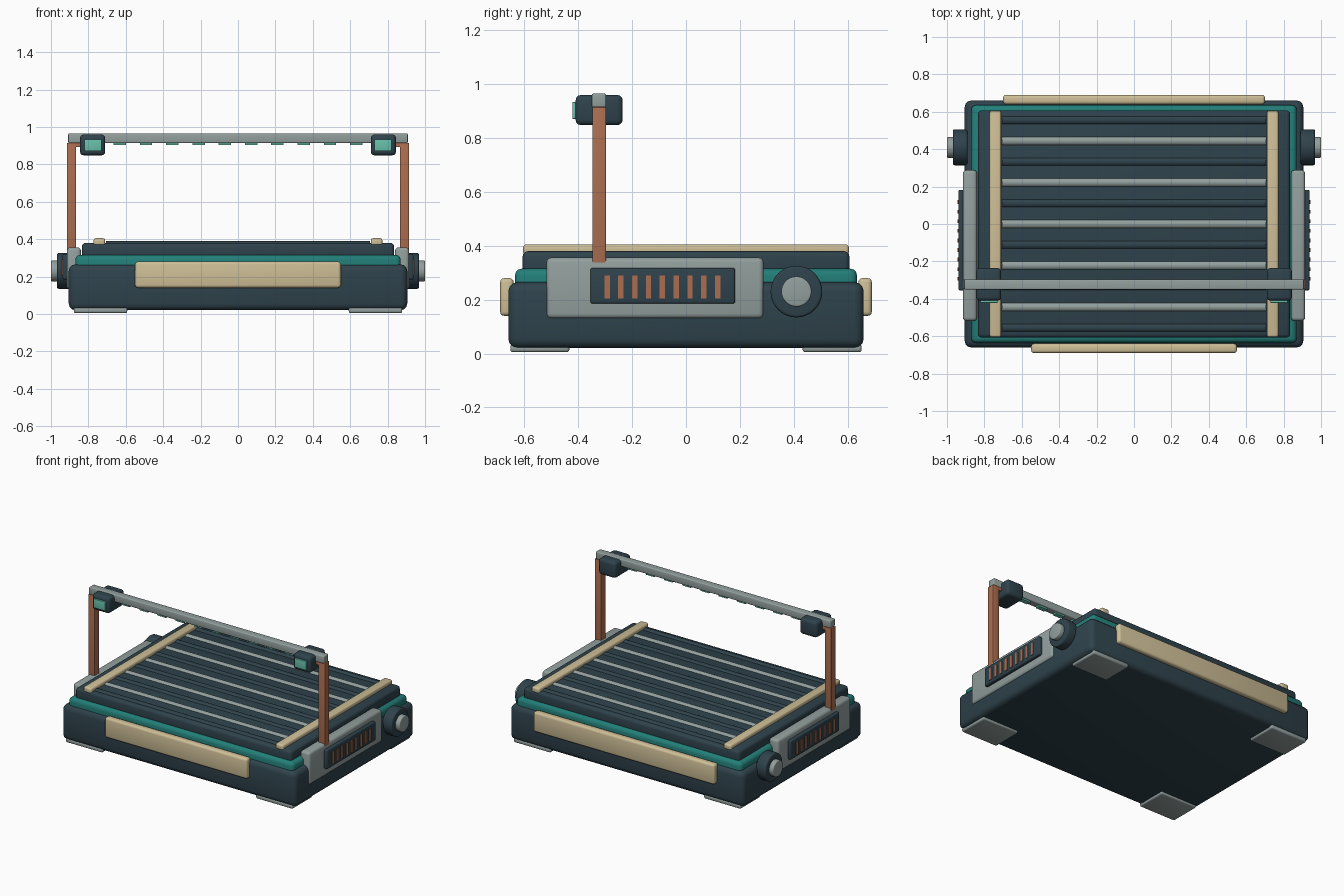
import bpy
import math

if "Cube" in bpy.data.objects:
    bpy.data.objects.remove(bpy.data.objects["Cube"], do_unlink=True)


def material(name, rgb):
    m = bpy.data.materials.new(name)
    m.use_nodes = True
    m.diffuse_color = (*rgb, 1)
    m.node_tree.nodes["Principled BSDF"].inputs["Base Color"].default_value = (*rgb, 1)
    return m


SLATE = material("dark slate", (0.028, 0.055, 0.072))
GREY = material("warm grey", (0.29, 0.35, 0.34))
CREAM = material("cream", (0.62, 0.52, 0.31))
TEAL = material("teal", (0.016, 0.21, 0.19))
COPPER = material("copper", (0.41, 0.155, 0.08))
MINT = material("mint", (0.14, 0.53, 0.41))


def finish(ob, name, mat, bevel):
    ob.name = name
    ob.data.materials.append(mat)
    if bevel:
        mod = ob.modifiers.new("soft edges", "BEVEL")
        mod.width = bevel
        mod.segments = 3
        mod.limit_method = "ANGLE"
        bpy.ops.object.modifier_apply(modifier=mod.name)
    bpy.ops.object.shade_smooth_by_angle(angle=math.radians(35))
    return ob


def box(name, x, y, z, mat, bevel=0.0):
    """Box from (min, max) ranges on each axis."""
    spans = (x, y, z)
    bpy.ops.mesh.primitive_cube_add(size=1, location=[(a + b) / 2 for a, b in spans])
    ob = bpy.context.object
    ob.scale = [abs(b - a) for a, b in spans]
    bpy.ops.object.transform_apply(location=False, rotation=False, scale=True)
    return finish(ob, name, mat, bevel)


def rod(name, x, y, z, radius, mat, bevel=0.0):
    """Cylinder lying along x."""
    bpy.ops.mesh.primitive_cylinder_add(
        vertices=32, radius=radius, depth=abs(x[1] - x[0]),
        location=((x[0] + x[1]) / 2, y, z), rotation=(0, math.pi / 2, 0))
    return finish(bpy.context.object, name, mat, bevel)


# Body layers
box("base", (-0.905, 0.905), (-0.66, 0.66), (0.02, 0.265), SLATE, 0.035)
box("teal_band", (-0.87, 0.87), (-0.635, 0.635), (0.2, 0.315), TEAL, 0.025)
box("deck", (-0.835, 0.835), (-0.607, 0.607), (0.28, 0.38), SLATE, 0.02)

# Grips on the front and back
box("front_grip", (-0.55, 0.55), (-0.69, -0.64), (0.14, 0.28), CREAM, 0.015)
box("back_grip", (-0.7, 0.7), (0.64, 0.69), (0.14, 0.28), CREAM, 0.015)

# Alternating rollers across the deck
for i in range(11):
    dark = i % 2 == 0
    rod("dark_roller" if dark else "grey_roller", (-0.705, 0.705),
        (i - 5) * 0.111, 0.364, 0.026, SLATE if dark else GREY)

# Parts repeated on both sides
for side, s in (("left", 1), ("right", -1)):
    def at(a, b):
        return (s * a, s * b)

    box(side + "_rail", at(0.71, 0.772), (-0.605, 0.605), (0.365, 0.405), CREAM, 0.012)
    box(side + "_side_plate", at(0.84, 0.915), (-0.518, 0.288), (0.13, 0.356), GREY, 0.018)
    box(side + "_vent", at(0.89, 0.938), (-0.355, 0.182), (0.185, 0.318), SLATE, 0.008)
    for i in range(9):
        y = -0.293 + i * 0.0513
        box(side + "_vent_slot", at(0.92, 0.943), (y - 0.01, y + 0.01),
            (0.205, 0.29), COPPER)
    rod(side + "_knob", at(0.89, 0.968), 0.41, 0.23, 0.096, SLATE, 0.01)
    rod(side + "_knob_cap", at(0.95, 1.0), 0.41, 0.23, 0.056, GREY, 0.006)
    for end, e in (("front", -1), ("back", 1)):
        box(f"{side}_{end}_foot", at(0.592, 0.878), (e * 0.433, e * 0.652),
            (0.005, 0.035), GREY, 0.01)

    # Gantry upright and sensor pod
    box(side + "_post", at(0.865, 0.915), (-0.348, -0.297), (0.25, 0.915), COPPER, 0.004)
    box(side + "_pod_bracket", at(0.835, 0.87), (-0.345, -0.3), (0.892, 0.92), COPPER)
    box(side + "_pod", at(0.71, 0.845), (-0.41, -0.235), (0.848, 0.96), SLATE, 0.02)
    box(side + "_pod_lens", at(0.73, 0.822), (-0.422, -0.405), (0.871, 0.934), MINT, 0.003)

# Overhead bar with lights below
box("gantry_bar", (-0.908, 0.908), (-0.35, -0.297), (0.914, 0.965), GREY, 0.006)
for i in range(10):
    x = (i - 4.5) * 0.1405
    box("bar_light", (x - 0.033, x + 0.033), (-0.34, -0.307), (0.903, 0.918), MINT)
